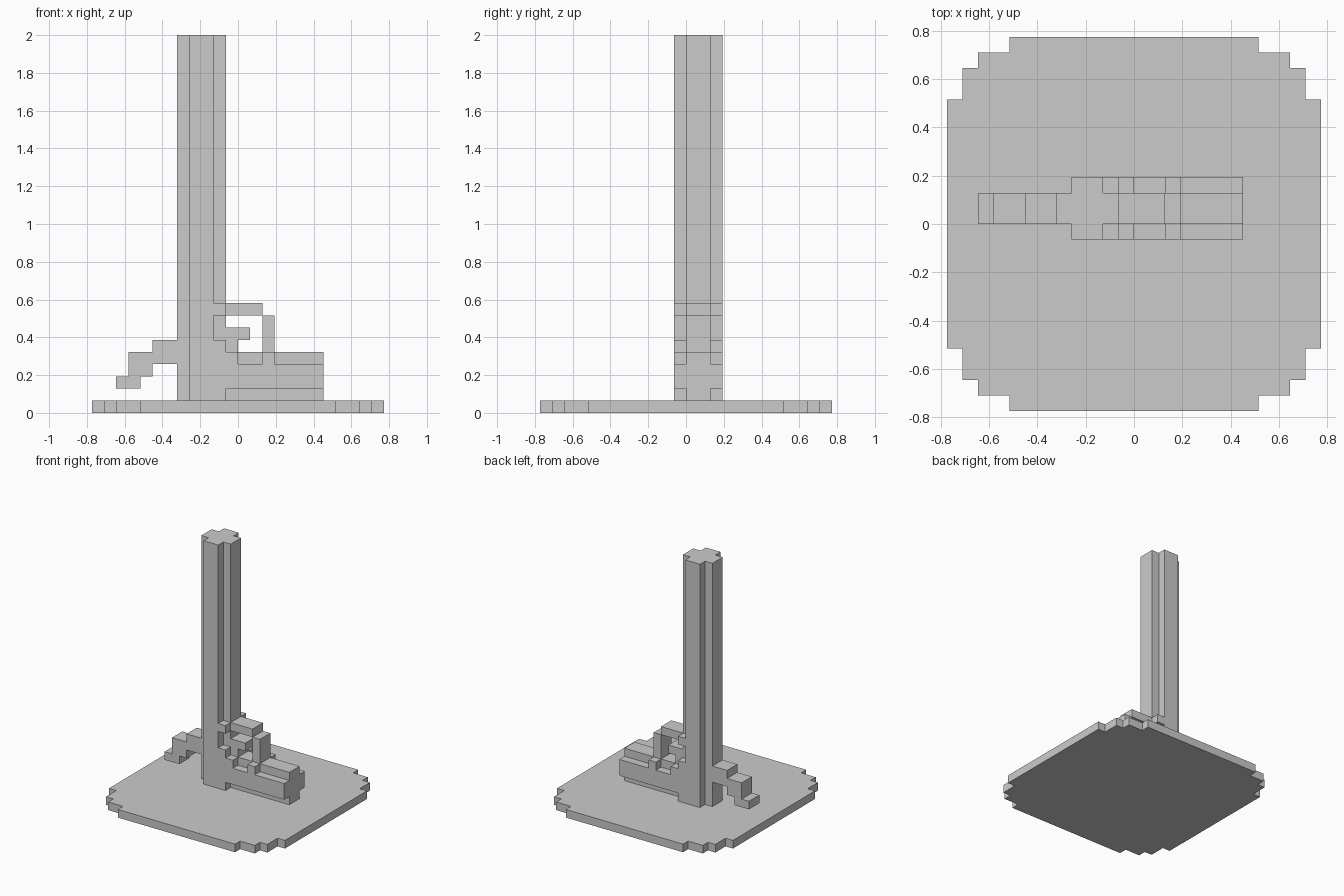
import bpy, bmesh
from mathutils import Vector

if "Cube" in bpy.data.objects:
    bpy.data.objects.remove(bpy.data.objects["Cube"])

U = 2 / 31  # one block edge


def extrude(name, pts, a, b, axis="y"):
    """Extrude a block-unit outline along y (outline in x,z) or z (outline in x,y)."""
    bm = bmesh.new()
    place = (lambda p: (p[0], a, p[1])) if axis == "y" else (lambda p: (p[0], p[1], a))
    face = bm.faces.new([bm.verts.new(Vector(place(p)) * U) for p in pts])
    step = Vector((0, b - a, 0) if axis == "y" else (0, 0, b - a)) * U
    res = bmesh.ops.extrude_face_region(bm, geom=[face], use_keep_orig=True)
    verts = [g for g in res["geom"] if isinstance(g, bmesh.types.BMVert)]
    bmesh.ops.translate(bm, vec=step, verts=verts)
    bmesh.ops.recalc_face_normals(bm, faces=bm.faces[:])
    mesh = bpy.data.meshes.new(name)
    bm.to_mesh(mesh)
    bm.free()
    obj = bpy.data.objects.new(name, mesh)
    bpy.context.collection.objects.link(obj)
    return obj


def rect(x0, x1, z0, z1):
    return [(x0, z0), (x1, z0), (x1, z1), (x0, z1)]


def stepped(quarter, cx=0, cy=0):
    """Repeat a quarter outline around a centre by 90 degree turns."""
    out, q = [], list(quarter)
    for _ in range(4):
        out += [(x + cx, y + cy) for x, y in q]
        q = [(-y, x) for x, y in q]
    return out


# round stepped base plate
extrude("base_plate", stepped([(12, 8), (11, 8), (11, 10), (10, 10),
                               (10, 11), (8, 11), (8, 12)]), 0, 1, "z")

# tall upright column with notched corners
extrude("column", stepped([(2, 1), (1, 1), (1, 2)], -3, 1), 1, 31, "z")

# stepped arm at the left
extrude("left_arm", [(-5, 4), (-5, 6), (-7, 6), (-7, 5), (-9, 5), (-9, 3), (-10, 3),
                     (-10, 2), (-8, 2), (-8, 3), (-7, 3), (-7, 4)], 0, 2)

# grip core, guard loop and trigger in the middle layer
extrude("grip_core", rect(-1, 7, 1, 5), 0, 2)
extrude("guard_bar", rect(-1, 2, 8, 9), 0, 2)
extrude("guard_post", rect(2, 3, 5, 8), 0, 2)
extrude("trigger", [(-1, 5), (0, 5), (0, 6), (1, 6), (1, 7), (-1, 7)], 0, 2)

# side plates and guard lugs on both faces
plate = [(-2, 1), (-1, 1), (-1, 2), (7, 2), (7, 4), (3, 4), (3, 5), (2, 5),
         (2, 4), (0, 4), (0, 5), (-1, 5), (-1, 6), (-2, 6)]
for side, y in (("front", -1), ("back", 2)):
    extrude("grip_plate_" + side, plate, y, y + 1)
    extrude("guard_lug_" + side, rect(-2, -1, 8, 9), y, y + 1)
